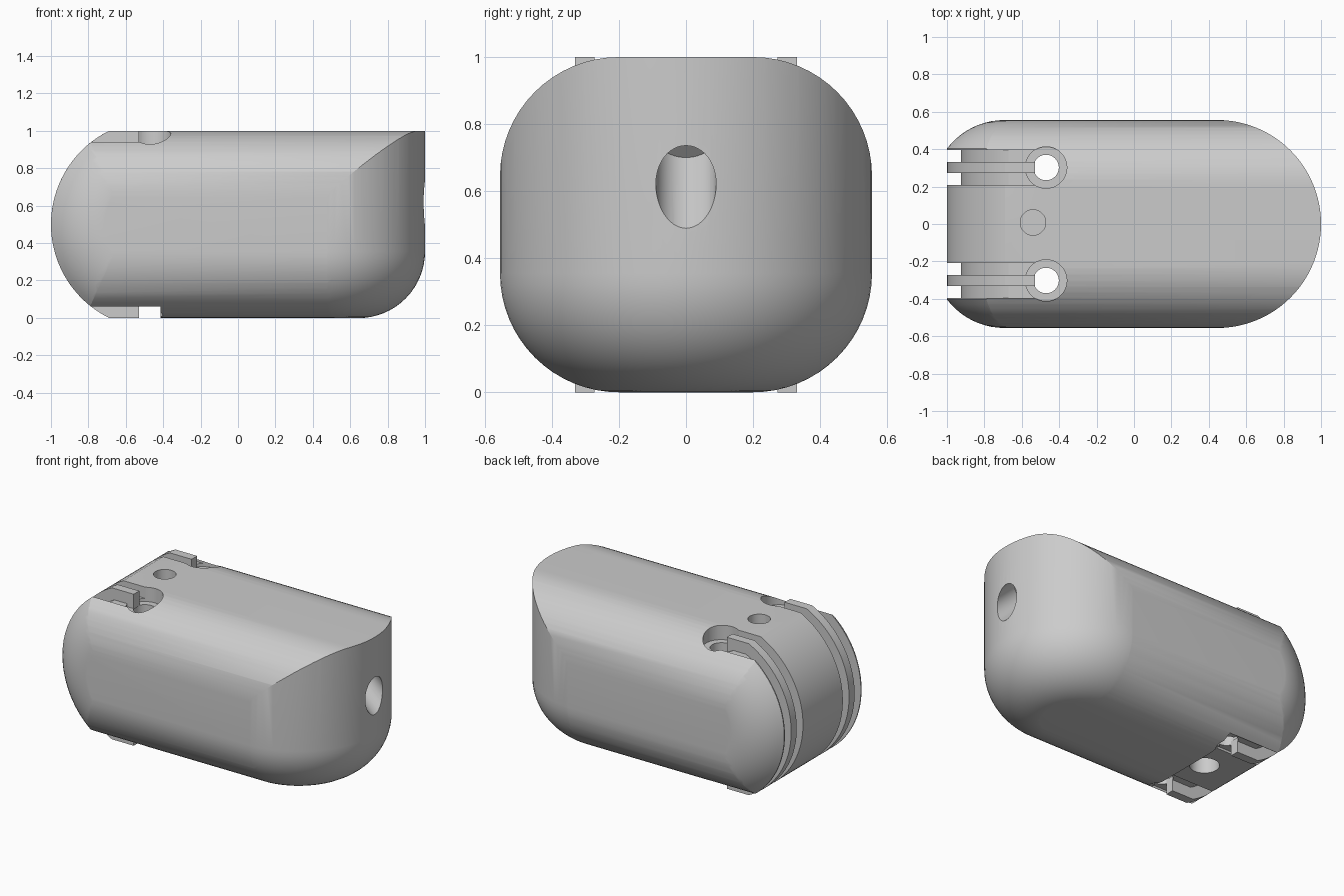
import bpy, bmesh
from math import sin, cos, pi, sqrt, asin, acos
from mathutils import Vector, Matrix

if "Cube" in bpy.data.objects:
    bpy.data.objects.remove(bpy.data.objects["Cube"])

HALF_W, R = 0.555, 0.355          # half width and edge rounding
END_X, END_R = -0.442, 0.558      # axis and radius of the curved left end


def make(name, bm):
    bmesh.ops.recalc_face_normals(bm, faces=bm.faces)
    me = bpy.data.meshes.new(name)
    bm.to_mesh(me)
    bm.free()
    ob = bpy.data.objects.new(name, me)
    bpy.context.collection.objects.link(ob)
    return ob


def hull(name, pts):
    bm = bmesh.new()
    for p in pts:
        bm.verts.new(p)
    bmesh.ops.convex_hull(bm, input=bm.verts)
    bmesh.ops.delete(bm, geom=[v for v in bm.verts if not v.link_faces], context='VERTS')
    bmesh.ops.remove_doubles(bm, verts=bm.verts, dist=1e-5)
    bmesh.ops.dissolve_limit(bm, angle_limit=0.003, verts=bm.verts, edges=bm.edges)
    return make(name, bm)


def prism_y(name, pts, y0, y1):
    bm = bmesh.new()
    f = bm.faces.new([bm.verts.new((x, y0, z)) for x, z in pts])
    ext = bmesh.ops.extrude_face_region(bm, geom=[f])
    bmesh.ops.translate(bm, vec=(0, y1 - y0, 0),
                        verts=[v for v in ext['geom'] if isinstance(v, bmesh.types.BMVert)])
    return make(name, bm)


def rod(name, a, b, r):
    a, b = Vector(a), Vector(b)
    rot = (b - a).to_track_quat('Z', 'Y').to_matrix().to_4x4()
    bm = bmesh.new()
    bmesh.ops.create_cone(bm, cap_ends=True, segments=48, radius1=r, radius2=r,
                          depth=(b - a).length, matrix=Matrix.Translation((a + b) / 2) @ rot)
    return make(name, bm)


def boolean(ob, other, op='DIFFERENCE'):
    m = ob.modifiers.new('cut', 'BOOLEAN')
    m.operation, m.object, m.solver = op, other, 'EXACT'
    bpy.context.view_layer.objects.active = ob
    bpy.ops.object.modifier_apply(modifier=m.name)
    bpy.data.objects.remove(other)


def arc(n, a0, a1):
    return [a0 + (a1 - a0) * i / n for i in range(n + 1)]


# body: long rounded bar
section = []
for sy, sz, a0 in ((1, 1, 0), (-1, 1, pi / 2), (-1, -1, pi), (1, -1, 1.5 * pi)):
    section += [(sy * (HALF_W - R) + R * cos(a), 0.5 + sz * (0.5 - R) + R * sin(a))
                for a in arc(16, a0, a0 + pi / 2)]
body = hull('body', [(x, y, z) for x in (-1.1, 1.1) for y, z in section])

# right end: half round in plan, rounded along the bottom edge
e = 0.001
prof = [(HALF_W - R + (R + e) * cos(a), R + (R + e) * sin(a)) for a in arc(16, -pi / 2, 0)]
prof.append((HALF_W + e, 1.2))
pts = [(0.444 + r * cos(a), r * sin(a), z) for r, z in prof for a in arc(48, -pi / 2, pi / 2)]
pts += [(-1.4, s * r, z) for r, z in prof for s in (-1, 1)]
boolean(body, hull('right_end', pts), 'INTERSECT')

# left end: drum about a cross axis with eased sides
er = 0.3875
prof = [(0.25 + er * sin(a), HALF_W + e - er + er * cos(a)) for a in arc(10, 0, asin(0.308 / er))]
pts = [(END_X + dx - r * cos(a), s * y, 0.5 + r * sin(a)) for r, y in prof for s in (-1, 1)
       for a in arc(48, -pi / 2, pi / 2) for dx in (0, 2)]
boolean(body, hull('left_end', pts), 'INTERSECT')


def end_path(off, x_end):
    """Side outline of the left end, inset by off."""
    r, h = END_R - off, 0.5 - off
    t = asin(h / r)
    path = [(END_X - r * cos(a), 0.5 + r * sin(a)) for a in arc(40, -t, t)]
    return [(x_end, 0.5 - h)] + path + [(x_end, 0.5 + h)]


def band(outer, inner, x_end):
    return end_path(outer, x_end) + end_path(inner, x_end)[::-1]


# recess under the left end
boolean(body, prism_y('recess', [(-1.2, -0.1), (-0.415, -0.1), (-0.415, 0.06), (-1.2, 0.06)], -1, 1))

# guide grooves, counterbored screw holes and raised ribs
for side, s in (('left', 1), ('right', -1)):
    y = 0.302 * s
    boolean(body, prism_y('groove', band(-0.1, 0.075, -0.47), y - 0.094, y + 0.094))
    boolean(body, rod('counterbore', (-0.47, y, 0.905), (-0.47, y, 1.1), 0.111))
    boolean(body, rod('screw_hole', (-0.47, y, -0.1), (-0.47, y, 1.1), 0.068))
    rib = prism_y(side + '_rib', band(0, 0.1, -0.53), y - 0.029, y + 0.029)
    rib.select_set(True)

# blind holes: top pin, bottom pin and slanted hole in the right end
boolean(body, rod('top_pin_hole', (-0.54, 0.008, 0.7), (-0.54, 0.008, 1.1), 0.068))
boolean(body, rod('bottom_pin_hole', (-0.55, 0, -0.1), (-0.55, 0, 0.35), 0.09))
axis = Vector((1, 0, 0.6125)) - Vector((0.836, 0, 0.766))
start = Vector((0.836, 0, 0.766))
boolean(body, rod('slanted_hole', start, start + axis * 2.2, 0.09))

# smooth shading with crisp edges
for ob in bpy.context.collection.objects:
    ob.select_set(True)
bpy.context.view_layer.objects.active = body
bpy.ops.object.shade_smooth_by_angle(angle=0.45)
